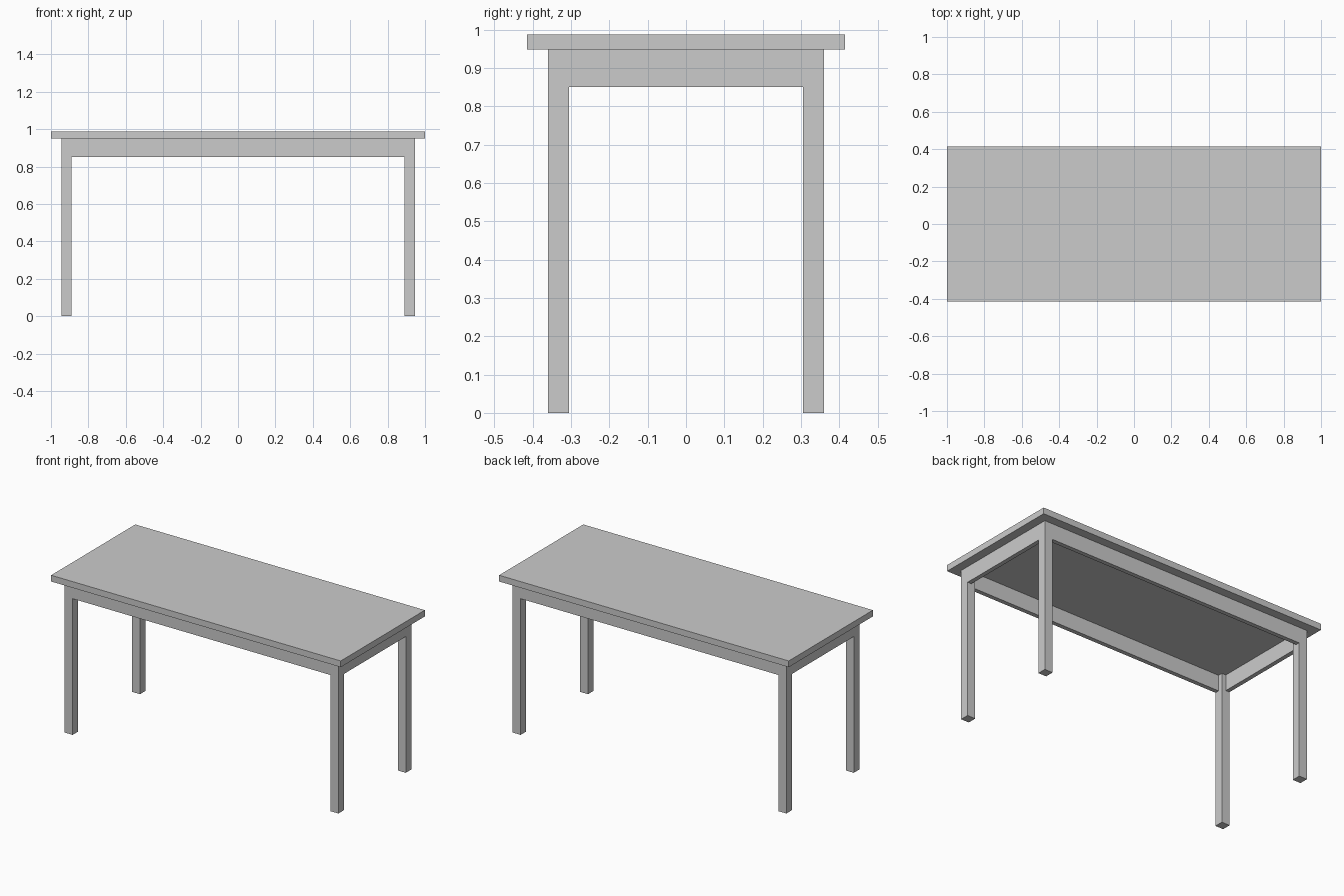
import bpy

if "Cube" in bpy.data.objects:
    bpy.data.objects.remove(bpy.data.objects["Cube"])

HALF_X, HALF_Y = 1.0, 0.415        # tabletop half size
OVERHANG, LEG = 0.055, 0.055
TOP, UNDER, APRON_Z = 0.988, 0.949, 0.85
APRON_T = 0.027
OUT_X, OUT_Y = HALF_X - OVERHANG, HALF_Y - OVERHANG   # outer leg faces
IN_X, IN_Y = OUT_X - LEG, OUT_Y - LEG                 # inner leg faces


def box(name, lo, hi):
    bpy.ops.mesh.primitive_cube_add(size=1, location=[(a + b) / 2 for a, b in zip(lo, hi)])
    ob = bpy.context.object
    ob.name = name
    ob.scale = [abs(b - a) for a, b in zip(lo, hi)]
    bpy.ops.object.transform_apply(location=False, rotation=False, scale=True)
    return ob


# Tabletop
box("tabletop", (-HALF_X, -HALF_Y, UNDER), (HALF_X, HALF_Y, TOP))

# Legs at the four corners
for sx, side in ((-1, "left"), (1, "right")):
    for sy, end in ((-1, "front"), (1, "back")):
        box(f"{end}_{side}_leg", (sx * IN_X, sy * IN_Y, 0), (sx * OUT_X, sy * OUT_Y, UNDER))

# Long aprons, flush with the outer leg faces
for s, name in ((-1, "front_apron"), (1, "back_apron")):
    box(name, (-IN_X, s * (OUT_Y - APRON_T), APRON_Z), (IN_X, s * OUT_Y, UNDER))

# Short end aprons
for s, name in ((-1, "left_apron"), (1, "right_apron")):
    box(name, (s * (OUT_X - APRON_T), -IN_Y, APRON_Z), (s * OUT_X, IN_Y, UNDER))
